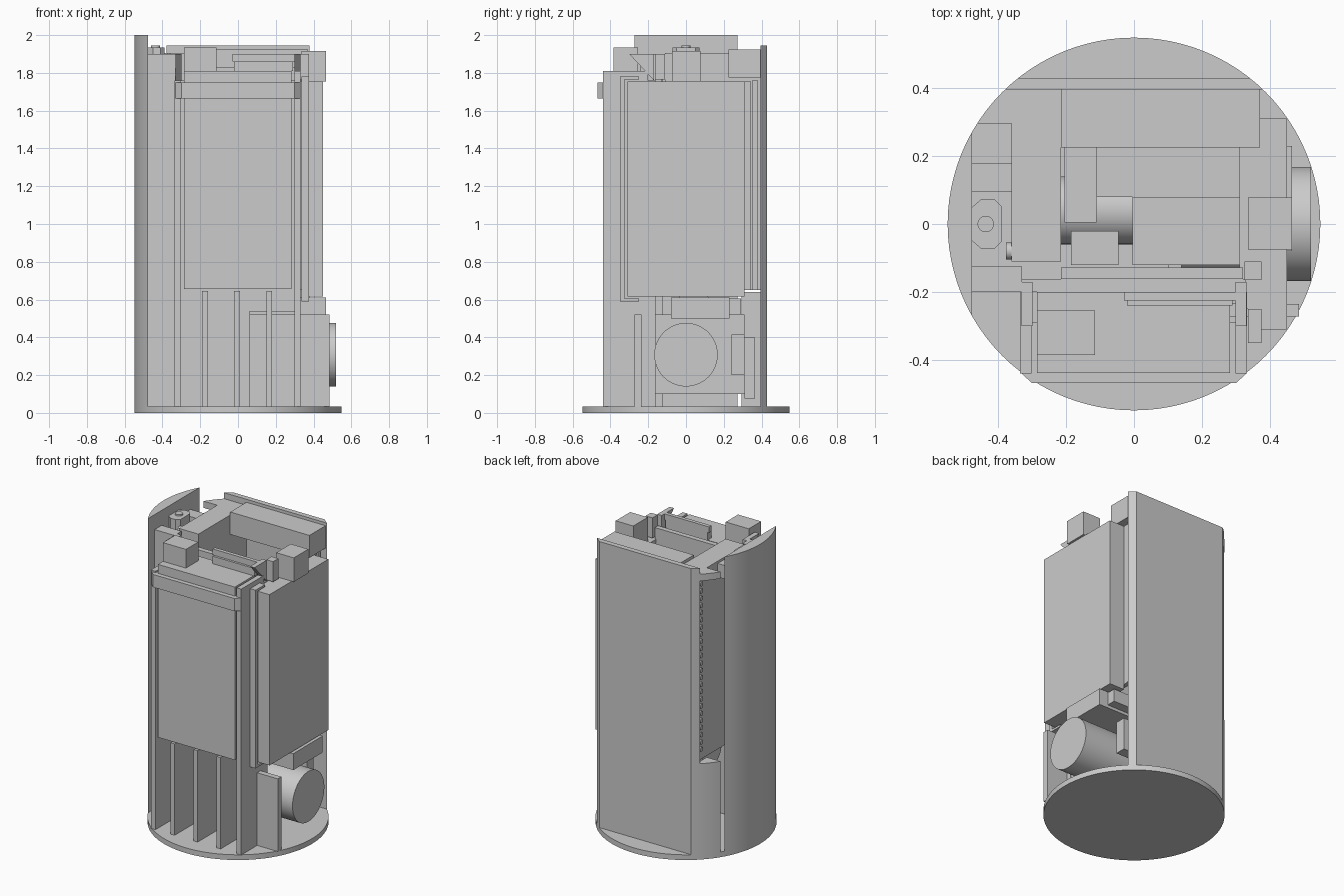
import bpy, bmesh, math
from mathutils import Vector

old = bpy.data.objects.get("Cube")
if old:
    bpy.data.objects.remove(old, do_unlink=True)

GREY = (0.60, 0.60, 0.60, 1)
R = 0.548
BASE = 0.035
mat = bpy.data.materials.new("plain grey")
mat.use_nodes = True
mat.diffuse_color = GREY
mat.node_tree.nodes["Principled BSDF"].inputs["Base Color"].default_value = GREY


def finish(name, bm, smooth=False):
    bmesh.ops.recalc_face_normals(bm, faces=bm.faces)
    mesh = bpy.data.meshes.new(name)
    bm.to_mesh(mesh)
    bm.free()
    mesh.materials.append(mat)
    ob = bpy.data.objects.new(name, mesh)
    bpy.context.collection.objects.link(ob)
    if smooth:
        bpy.ops.object.select_all(action='DESELECT')
        ob.select_set(True)
        bpy.context.view_layer.objects.active = ob
        bpy.ops.object.shade_smooth_by_angle(angle=math.radians(30))
    return ob


def box(name, xs, ys, zs):
    bm = bmesh.new()
    bmesh.ops.create_cube(bm, size=1)
    for v in bm.verts:
        v.co = [s[0] + (c + 0.5) * (s[1] - s[0]) for c, s in zip(v.co, (xs, ys, zs))]
    return finish(name, bm)


def round_part(name, zs, xs=(None, None), ys=(None, None)):
    """Upright round body, trimmed by flat planes in x and y."""
    bm = bmesh.new()
    bmesh.ops.create_cone(bm, cap_ends=True, segments=96, radius1=R, radius2=R, depth=zs[1] - zs[0])
    bmesh.ops.translate(bm, verts=bm.verts, vec=(0, 0, sum(zs) / 2))
    for axis, limits in enumerate((xs, ys)):
        for sign, limit in zip((-1, 1), limits):
            if limit is None:
                continue
            no = Vector((0, 0, 0))
            no[axis] = sign
            cut = bmesh.ops.bisect_plane(bm, geom=bm.verts[:] + bm.edges[:] + bm.faces[:],
                                         plane_co=no * sign * limit, plane_no=no, clear_outer=True)
            edges = [e for e in cut["geom_cut"] if isinstance(e, bmesh.types.BMEdge)]
            bmesh.ops.contextual_create(bm, geom=edges)
    return finish(name, bm, True)


def prism(name, pts, axis, span):
    """Extrude a 2D outline along an axis (0 = x, 2 = z)."""
    bm = bmesh.new()
    place = (lambda p, t: (t, p[0], p[1])) if axis == 0 else (lambda p, t: (p[0], p[1], t))
    f = bm.faces.new([bm.verts.new(place(p, span[0])) for p in pts])
    ext = bmesh.ops.extrude_face_region(bm, geom=[f])
    step = Vector((0, 0, 0))
    step[axis] = span[1] - span[0]
    bmesh.ops.translate(bm, vec=step, verts=[v for v in ext["geom"] if isinstance(v, bmesh.types.BMVert)])
    return finish(name, bm)


def rod(name, centre, radius, length, axis):
    ob_rot = {'X': (0, math.pi / 2, 0), 'Z': (0, 0, 0)}[axis]
    bpy.ops.mesh.primitive_cylinder_add(vertices=64, radius=radius, depth=length,
                                        location=centre, rotation=ob_rot)
    ob = bpy.context.object
    ob.name = name
    ob.data.materials.append(mat)
    bpy.ops.object.shade_smooth_by_angle(angle=math.radians(30))


# Base and outer walls
round_part("base_disc", (0, BASE))
round_part("back_plate", (BASE, 1.945), ys=(0.395, 0.43))
round_part("side_shell", (BASE, 2.0), xs=(None, -0.476))
round_part("lower_corner_filler", (BASE, 0.64), xs=(-0.475, -0.36), ys=(0.295, 0.395))

# Inner rack on the right, with its row of holes shown as shallow studs
box("rack_body", (-0.36, -0.215), (-0.11, 0.395), (0.65, 1.905))
for i in range(24):
    rod("rack_stud", (-0.363, 0.36, 0.72 + i * 0.048), 0.015, 0.012, 'X')
for y in (0.36, -0.08):
    rod("rack_top_pin", (-0.368, y, 1.88), 0.025, 0.016, 'X')
box("rack_tab", (-0.476, -0.36), (0.095, 0.18), (1.8, 1.89))
round_part("rack_corner_tab", (1.86, 1.905), xs=(-0.475, -0.36), ys=(0.295, 0.395))

# Top latch
prism("latch_plate", [(-0.476, -0.05), (-0.45, -0.072), (-0.41, -0.072), (-0.388, -0.05),
                      (-0.388, 0.05), (-0.41, 0.072), (-0.45, 0.072), (-0.476, 0.05)], 2, (1.86, 1.935))
rod("latch_pin", (-0.436, 0, 1.935), 0.024, 0.02, 'Z')

# Front wall and upright fins
box("front_wall", (-0.476, 0.33), (-0.2, -0.162), (BASE, 1.76))
box("front_wall_ear", (-0.476, -0.33), (-0.2, -0.125), (BASE, 1.9))
for x in (-0.318, 0.315):
    box("outer_fin", (x - 0.017, x + 0.017), (-0.44, -0.2), (BASE, 1.81 if x > 0 else 1.76))
for x in (-0.175, -0.005, 0.165):
    box("inner_fin", (x - 0.015, x + 0.015), (-0.44, -0.2), (BASE, 0.645))

# Front module held between the fins
box("front_module", (-0.285, 0.283), (-0.438, -0.2), (0.655, 1.81))
prism("front_band", [(-0.33, -0.44), (-0.3, -0.468), (0.3, -0.468), (0.33, -0.44),
                     (0.33, -0.29), (-0.33, -0.29)], 2, (1.665, 1.75))
box("module_plug", (-0.285, -0.115), (-0.385, -0.255), (1.81, 1.935))
box("connector_body", (-0.02, 0.29), (-0.24, -0.2), (1.81, 1.86))
box("connector_lip", (-0.03, 0.3), (-0.225, -0.2), (1.86, 1.9))
for x in (-0.315, 0.315):
    prism("hook", [(-0.3, 1.9), (-0.17, 1.9), (-0.17, 1.76)], 0, (x - 0.016, x + 0.016))
box("rear_ridge", (-0.215, 0.32), (-0.162, -0.128), (1.6, 1.83))
box("ridge_end", (0.325, 0.375), (-0.165, -0.11), (1.765, 1.9))

# Battery on the left with its holder
box("battery", (0.34, 0.45), (-0.31, 0.31), (0.615, 1.755))
box("battery_back", (0.31, 0.34), (-0.25, 0.345), (0.65, 1.755))
box("holder_front", (0.335, 0.375), (-0.35, -0.325), (0.59, 1.78))
for z in (0.59, 1.765):
    box("holder_front_lip", (0.335, 0.375), (-0.35, -0.25), (z, z + 0.015))
box("holder_back", (0.31, 0.345), (0.35, 0.38), (0.65, 1.76))
box("battery_plug", (0.335, 0.465), (-0.075, 0.078), (1.755, 1.915))

# Upper rear box and inner blocks
box("rear_top_box", (-0.215, 0.37), (0.225, 0.395), (1.775, 1.925))
box("inner_deck", (-0.11, 0.335), (0.08, 0.225), (1.55, 1.65))
box("inner_block", (-0.005, 0.325), (-0.12, 0.08), (0.62, 1.7))
box("inner_small_block", (-0.185, -0.045), (-0.12, -0.02), (0.65, 1.55))
box("inner_side_block", (-0.205, -0.11), (0.005, 0.225), (0.65, 1.5))
rod("inner_drum", (-0.11, 0.04, 0.55), 0.1, 0.22, 'X')

# Motor and its supports
rod("motor", (0.31, 0, 0.308), 0.168, 0.42, 'X')
box("motor_front_plate", (0.06, 0.485), (-0.272, -0.235), (BASE, 0.52))
box("motor_bracket", (0.1, 0.14), (-0.235, 0.31), (0.1, 0.52))
box("motor_top_bracket", (0.15, 0.465), (-0.08, 0.23), (0.5, 0.61))
box("bracket_tail", (0.1, 0.4), (0.23, 0.29), (0.52, 0.605))
box("side_module", (0.14, 0.34), (0.24, 0.31), (0.2, 0.415))
box("side_module_plate", (0.1, 0.3), (0.31, 0.365), (0.075, 0.4))
prism("wall_gusset", [(0.06, -0.235), (0.33, -0.235), (0.33, -0.2), (0.06, -0.2)], 2, (0.52, 0.54))
